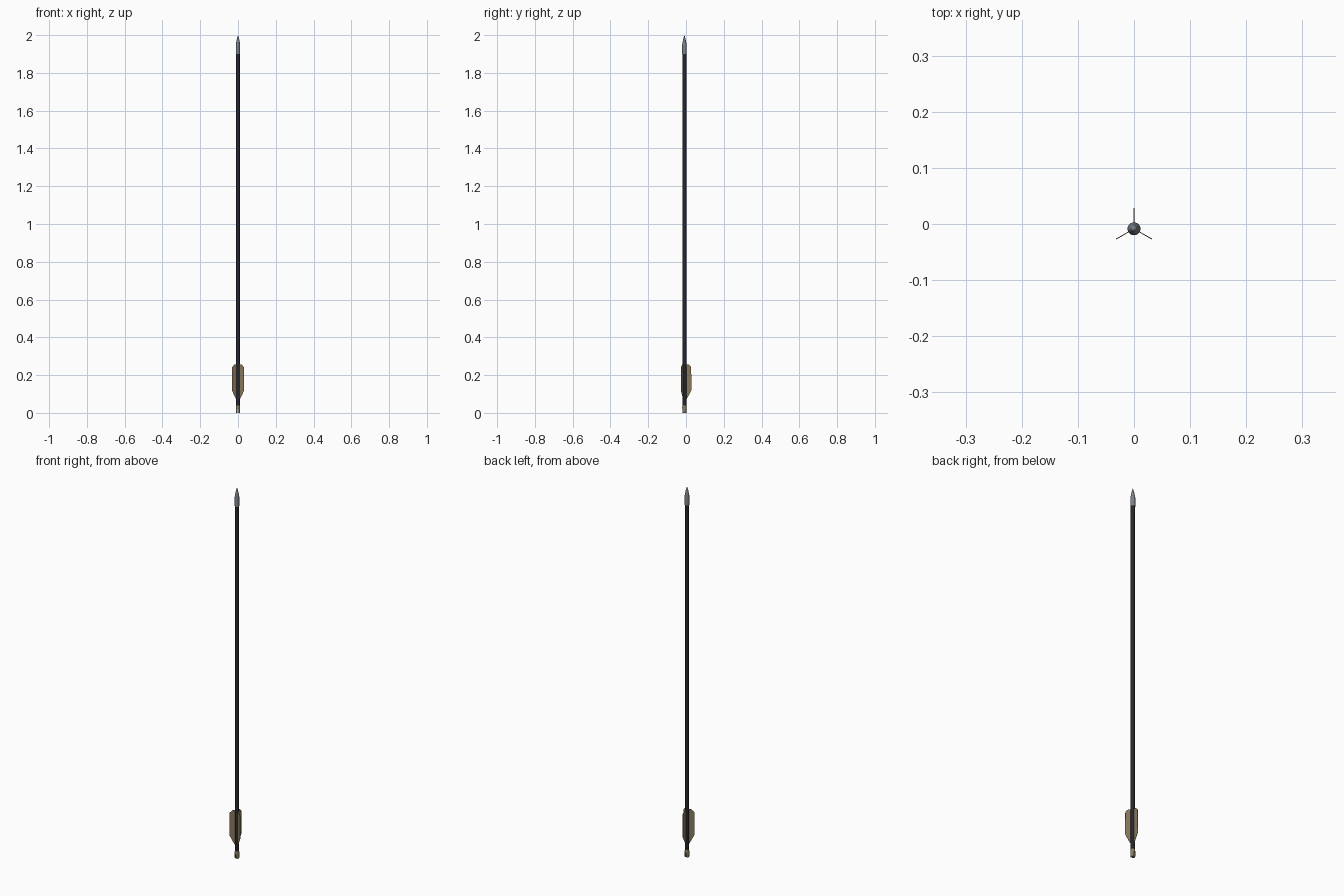
import bpy, bmesh, math
from mathutils import Matrix, Vector

if "Cube" in bpy.data.objects:
    bpy.data.objects.remove(bpy.data.objects["Cube"])

CY = -0.0085   # shaft axis sits slightly forward of the centre
SIDES = 24


def material(name, rgb):
    m = bpy.data.materials.new(name)
    m.diffuse_color = (*rgb, 1)
    m.use_nodes = True
    m.node_tree.nodes["Principled BSDF"].inputs["Base Color"].default_value = m.diffuse_color
    return m


def finish(name, bm, mat=None, smooth=True):
    bmesh.ops.recalc_face_normals(bm, faces=bm.faces)
    me = bpy.data.meshes.new(name)
    bm.to_mesh(me)
    bm.free()
    ob = bpy.data.objects.new(name, me)
    bpy.context.collection.objects.link(ob)
    ob.location.y = CY
    if mat:
        me.materials.append(mat)
    if smooth:
        bpy.ops.object.select_all(action='DESELECT')
        ob.select_set(True)
        bpy.context.view_layer.objects.active = ob
        bpy.ops.object.shade_smooth_by_angle(angle=math.radians(30))
    return ob


def lathe(name, profile, mat=None):
    """Revolve (radius, z) points around the arrow axis."""
    bm = bmesh.new()
    vs = [bm.verts.new((r, 0, z)) for r, z in profile]
    es = [bm.edges.new(p) for p in zip(vs, vs[1:])]
    bmesh.ops.spin(bm, geom=vs + es, cent=(0, 0, 0), axis=(0, 0, 1),
                   angle=math.tau, steps=SIDES, use_merge=True)
    bmesh.ops.remove_doubles(bm, verts=bm.verts, dist=1e-5)
    return finish(name, bm, mat)


black = material("shaft_black", (0.02, 0.02, 0.025))
steel = material("point_steel", (0.2, 0.22, 0.24))
tan = material("vane_tan", (0.25, 0.19, 0.11))
nock_tan = material("nock_tan", (0.25, 0.21, 0.12))

# Shaft
lathe("shaft", [(0, 0.035), (0.0102, 0.035), (0.0102, 1.905), (0, 1.905)], black)

# Metal point: collar, then a gently curved tip
lathe("point", [(0, 1.9), (0.0115, 1.9), (0.0115, 1.948), (0.0095, 1.962),
                (0.005, 1.984), (0, 2.0)], steel)

# Nock with a string slot across its end
nock = lathe("nock", [(0, 0), (0.0105, 0), (0.0115, 0.004), (0.0115, 0.03),
                      (0.0102, 0.04), (0, 0.04)], nock_tan)
bm = bmesh.new()
bmesh.ops.create_cube(bm, size=1, matrix=Matrix.Translation((0, 0, 0.008))
                      @ Matrix.Diagonal((0.006, 0.06, 0.032, 1)))
cutter = finish("slot_cutter", bm, smooth=False)
cutter.hide_render = True
cutter.hide_viewport = True
cut = nock.modifiers.new("slot", 'BOOLEAN')
cut.object = cutter
cut.solver = 'EXACT'

# Three vanes spaced evenly round the shaft
outline = [(0.008, 0.07), (0.014, 0.076), (0.037, 0.12), (0.036, 0.242),
           (0.022, 0.256), (0.008, 0.258)]
T = 0.0015
for i in range(3):
    bm = bmesh.new()
    face = bm.faces.new([bm.verts.new((r, -T / 2, z)) for r, z in outline])
    ext = bmesh.ops.extrude_face_region(bm, geom=[face], use_keep_orig=True)
    moved = [g for g in ext["geom"] if isinstance(g, bmesh.types.BMVert)]
    bmesh.ops.translate(bm, verts=moved, vec=Vector((0, T, 0)))
    bmesh.ops.rotate(bm, verts=bm.verts, cent=(0, 0, 0),
                     matrix=Matrix.Rotation(math.radians(90 + 120 * i), 3, 'Z'))
    finish(f"vane_{i + 1}", bm, tan, smooth=False)
